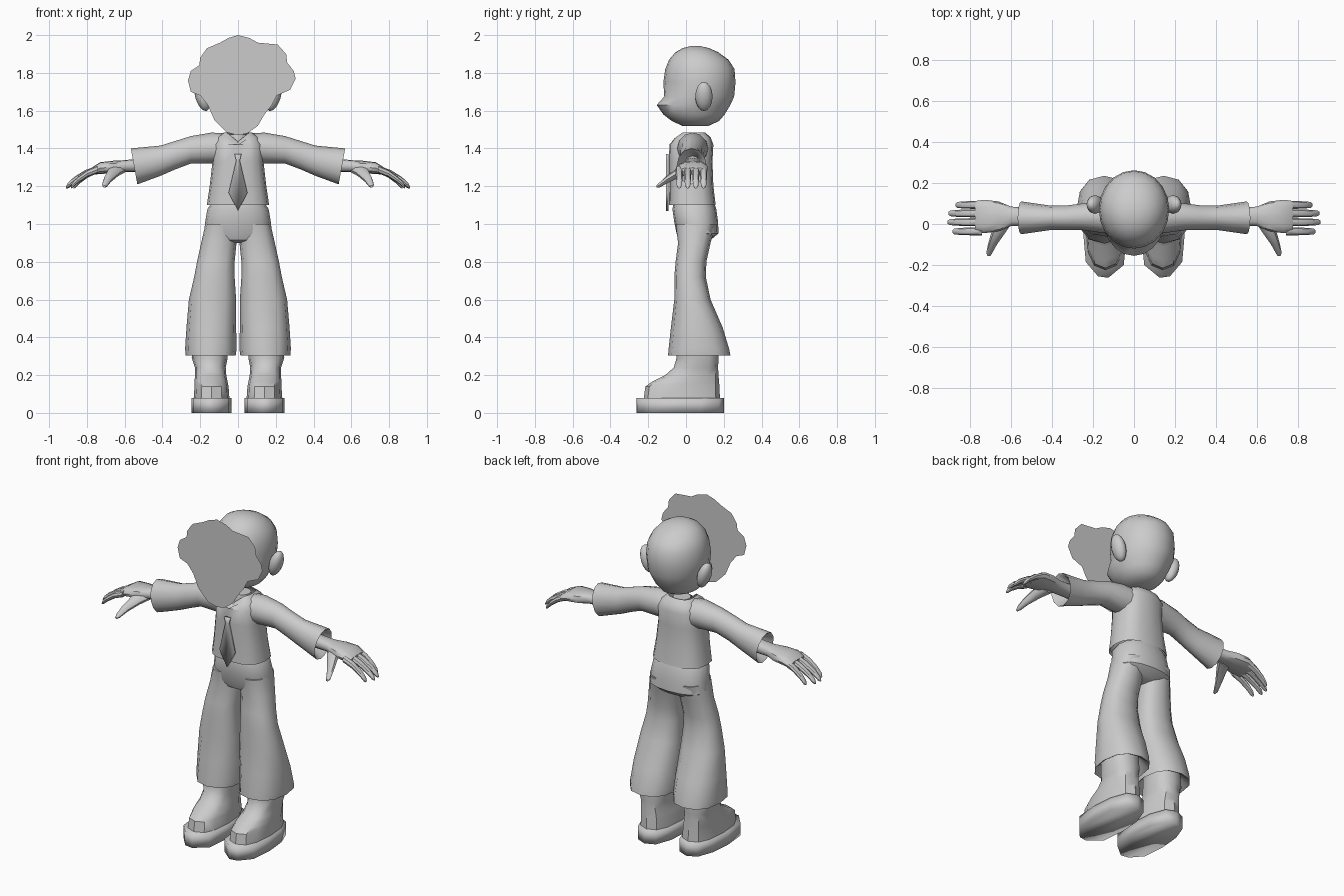
import bpy, bmesh, math
from mathutils import Matrix, Vector


def finish(name, bm, mirror=False, thick=0, angle=40):
    bmesh.ops.recalc_face_normals(bm, faces=bm.faces)
    mesh = bpy.data.meshes.new(name)
    bm.to_mesh(mesh)
    bm.free()
    ob = bpy.data.objects.new(name, mesh)
    bpy.context.collection.objects.link(ob)
    if thick:
        mod = ob.modifiers.new("Solidify", 'SOLIDIFY')
        mod.thickness, mod.offset = thick, 0
    if mirror:
        ob.modifiers.new("Mirror", 'MIRROR').use_mirror_merge = False
    bpy.ops.object.select_all(action='DESELECT')
    bpy.context.view_layer.objects.active = ob
    ob.select_set(True)
    bpy.ops.object.shade_smooth_by_angle(angle=math.radians(angle))
    return ob


def loft(name, rings, axis='z', n=12, power=1.0, caps=(True, True), mirror=False, tweak=None):
    """Skin over oval rings given as (position, a_min, a_max, b_min, b_max)."""
    bm = bmesh.new()
    loops = []
    for p, a0, a1, b0, b1 in rings:
        loop = []
        for i in range(n):
            t = 2 * math.pi * i / n
            c, s = math.cos(t), math.sin(t)
            a = (a0 + a1) / 2 + (a1 - a0) / 2 * math.copysign(abs(c) ** power, c)
            b = (b0 + b1) / 2 + (b1 - b0) / 2 * math.copysign(abs(s) ** power, s)
            co = Vector({'x': (p, a, b), 'y': (a, p, b), 'z': (a, b, p)}[axis])
            if tweak:
                tweak(co)
            loop.append(bm.verts.new(co))
        loops.append(loop)
    for lo, hi in zip(loops, loops[1:]):
        for i in range(n):
            j = (i + 1) % n
            bm.faces.new((lo[i], lo[j], hi[j], hi[i]))
    for use, loop in zip(caps, (loops[0], loops[-1])):
        if use:
            bm.faces.new(loop)
    return finish(name, bm, mirror)


def plate(name, points, thick=0, mirror=False):
    bm = bmesh.new()
    bm.faces.new([bm.verts.new(p) for p in points])
    return finish(name, bm, mirror, thick, 30)


# Flat face and hair silhouette in front of the head
outline = [(0, 2.0), (.06, 1.985), (.105, 1.96), (.21, 1.95), (.255, 1.90), (.26, 1.855),
           (.295, 1.81), (.305, 1.77), (.275, 1.71), (.205, 1.68), (.18, 1.63), (.14, 1.58),
           (.105, 1.52), (.05, 1.48), (0, 1.47), (-.06, 1.485), (-.125, 1.55), (-.16, 1.63),
           (-.2, 1.68), (-.25, 1.70), (-.265, 1.76), (-.25, 1.81), (-.205, 1.84),
           (-.2, 1.88), (-.165, 1.93), (-.095, 1.96), (-.05, 1.985)]
plate("face_panel", [(x, -.2, z) for x, z in outline])

# Head with a small snout
loft("head", [(1.52, -.06, .06, -.02, .12), (1.545, -.105, .105, -.075, .175),
              (1.58, -.135, .135, -.12, .205), (1.63, -.155, .155, -.155, .235),
              (1.675, -.165, .165, -.115, .255), (1.75, -.172, .172, -.12, .262),
              (1.82, -.165, .165, -.11, .257), (1.87, -.145, .145, -.09, .225),
              (1.91, -.11, .11, -.055, .17), (1.932, -.07, .07, -.015, .12),
              (1.942, -.025, .025, .025, .075)], n=20)

# Ears
bm = bmesh.new()
bmesh.ops.create_uvsphere(bm, u_segments=12, v_segments=8, radius=1, matrix=(
    Matrix.Translation((.19, .095, 1.675)) @ Matrix.Rotation(.3, 4, 'Y')
    @ Matrix.Diagonal((.036, .046, .08, 1))))
finish("ear", bm, mirror=True)

# Neck stub inside the collar
loft("neck", [(1.36, -.06, .06, -.03, .10), (1.475, -.05, .05, -.01, .09)])


# Shirt body with a V neckline
def v_neck(co):
    if co.z > 1.455 and co.y < .02:
        co.z -= max(0, .06 - abs(co.x)) * .8


loft("shirt_body", [(1.11, -.155, .155, -.08, .145), (1.10, -.165, .165, -.09, .157),
                    (1.20, -.15, .15, -.088, .145), (1.33, -.135, .135, -.09, .14),
                    (1.42, -.135, .135, -.088, .145), (1.46, -.11, .11, -.065, .13),
                    (1.485, -.075, .075, -.035, .10)],
     n=16, power=.75, caps=(False, False), tweak=v_neck)


# Sleeves with slanted, turned-in cuffs
def slant(co):
    if co.x > .5:
        co.x += (co.z - 1.305) * .18


loft("sleeve", [(.07, -.05, .12, 1.315, 1.48), (.14, -.045, .115, 1.32, 1.484),
                (.25, -.03, .10, 1.32, 1.465), (.33, -.03, .09, 1.29, 1.44),
                (.41, -.03, .09, 1.255, 1.415), (.55, -.05, .11, 1.21, 1.40),
                (.54, -.04, .10, 1.222, 1.388), (.46, -.005, .075, 1.28, 1.36)],
     axis='x', mirror=True, tweak=slant)

# Tie
plate("tie", [(-.018, -.1, 1.37), (.018, -.1, 1.37), (.01, -.1, 1.335),
              (.05, -.1, 1.165), (0, -.1, 1.07), (-.05, -.1, 1.165), (-.01, -.1, 1.335)], .014)

# Hands: palm, four fingers, thumb
loft("palm", [(.48, -.005, .075, 1.275, 1.35), (.60, -.01, .085, 1.275, 1.338),
              (.66, -.035, .11, 1.268, 1.335), (.73, -.045, .118, 1.265, 1.327),
              (.775, -.04, .112, 1.26, 1.298)], axis='x', power=.8, mirror=True)
for label, y, tip in (("index", -.036, .885), ("middle", .009, .91),
                      ("ring", .052, .905), ("little", .093, .87)):
    path = [(0, 1.29, .02), (.4, 1.267, .019), (.75, 1.232, .017), (.94, 1.205, .014), (1, 1.194, .006)]
    loft(label + "_finger", [(.74 + (tip - .74) * f, y - r, y + r, z - r, z + r) for f, z, r in path],
         axis='x', n=8, mirror=True)
loft("thumb", [(.02, .585, .68, 1.265, 1.32), (-.04, .625, .695, 1.245, 1.3),
               (-.10, .668, .712, 1.215, 1.257), (-.14, .69, .72, 1.193, 1.22),
               (-.157, .7, .714, 1.192, 1.204)], axis='y', n=8, mirror=True)

# Trousers: seat and flared legs with turned-in hems
loft("trouser_seat", [(1.11, -.14, .14, -.065, .15), (1.08, -.162, .162, -.072, .16),
                      (1.01, -.174, .174, -.062, .17), (.95, -.18, .18, -.05, .172),
                      (.915, -.15, .15, -.035, .13), (.90, -.08, .08, 0, .09)], n=16, power=.85)
loft("trouser_leg", [(1.0, .01, .172, -.055, .16), (.90, .008, .195, -.042, .13),
                     (.80, .018, .217, -.055, .108), (.72, .018, .232, -.062, .105),
                     (.60, .01, .26, -.062, .13), (.45, .01, .273, -.08, .195),
                     (.34, .007, .28, -.092, .228), (.305, .012, .277, -.095, .235),
                     (.315, .025, .262, -.08, .215), (.37, .06, .22, -.04, .16)],
     power=.85, mirror=True)

# Boots
loft("boot", [(.07, .045, .235, -.225, .18), (.14, .05, .23, -.215, .177),
              (.165, .055, .23, -.18, .175), (.20, .062, .228, -.11, .172),
              (.24, .065, .228, -.065, .17), (.29, .055, .245, -.05, .172),
              (.38, .06, .24, -.05, .165)], power=.8, mirror=True)

# Thick soles with blunt pointed toes
plate("boot_sole", [(x, y, .04) for x, y in (
    (.125, -.262), (.175, -.255), (.235, -.185), (.247, -.05), (.235, .08), (.2, .175), (.14, .2),
    (.08, .175), (.045, .08), (.035, -.05), (.05, -.2))], .08, mirror=True)
